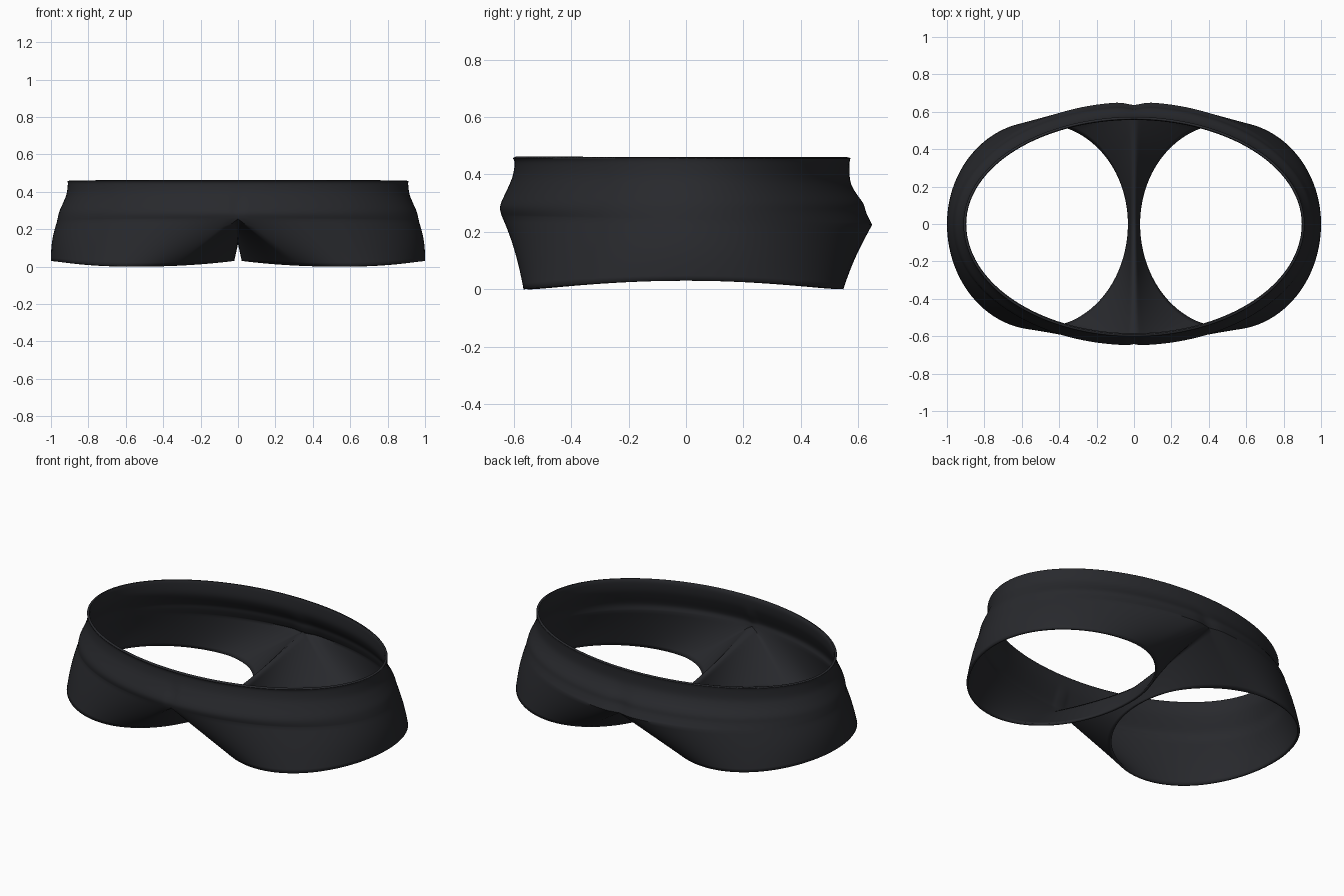
import bpy, bmesh, math

if "Cube" in bpy.data.objects:
    bpy.data.objects.remove(bpy.data.objects["Cube"])

N_OUT, N_IN, N_LEG, SUB = 72, 40, 12, 4
PHI = math.radians(112)      # where the front/back centre fans out onto the leg opening

# waist profile rows: z front, z back, half width, y front, y back, back groove, front groove
ROWS = [
    (.457, .457, .912, -.603, .573, 0, 0),
    (.440, .440, .910, -.597, .570, 0, 0),
    (.395, .385, .916, -.604, .571, 0, .002),
    (.350, .345, .932, -.622, .588, .004, .010),
    (.305, .300, .952, -.643, .620, .010, .010),
    (.280, .265, .961, -.648, .632, .014, .006),
    (.255, .225, .968, -.642, .652, .016, .004),
]


def smooth_rows(rows, sub):
    """Catmull-Rom interpolation between profile rows."""
    out = []
    for i in range(len(rows) - 1):
        a, b, c, d = (rows[min(max(k, 0), len(rows) - 1)] for k in (i - 1, i, i + 1, i + 2))
        for s in range(sub):
            t = s / sub
            out.append([.5 * (2 * q + (r - p) * t + (2 * p - 5 * q + 4 * r - w) * t * t
                              + (3 * q - p - 3 * r + w) * t ** 3)
                        for p, q, r, w in zip(a, b, c, d)])
    return out + [list(rows[-1])]


def waist_point(row, th):
    zf, zb, a, yf, yb, gb, gf = row
    s, x = math.sin(th), a * math.cos(th)
    k = (s + 1) / 2
    if s > 0:
        y = yb * s - gb * math.exp(-(x / .05) ** 2)
    else:
        y = -yf * s + gf * math.exp(-(x / .012) ** 2)
    return (max(x, 0), y, zf + (zb - zf) * k)


def leg_point(phi):
    s = math.sin(phi)
    y = s * (.548 if s > 0 else .566)
    return (.51 + .49 * math.cos(phi), y, .03 * (1 - s * s))


bm = bmesh.new()

# angles bunched towards the centre line for the seam grooves
thetas = []
for i in range(N_OUT + 1):
    u = 2 * i / N_OUT - 1
    thetas.append(math.pi / 2 * (u + .28 * math.sin(math.pi * u) / math.pi))

# hip band, front centre to back centre
grid = [[bm.verts.new(waist_point(r, t)) for t in thetas] for r in smooth_rows(ROWS, SUB)]
for r0, r1 in zip(grid, grid[1:]):
    for i in range(N_OUT):
        bm.faces.new((r0[i], r1[i], r1[i + 1], r0[i + 1]))

# crotch seam closes the loop from back to front
loop = list(grid[-1])
phis = [t / (math.pi / 2) * PHI for t in thetas]
front, back = loop[0].co.copy(), loop[-1].co.copy()
for j in range(1, N_IN):
    phi = PHI + (2 * math.pi - 2 * PHI) * j / N_IN
    k = math.sin(phi) / math.sin(PHI)
    end = back if k > 0 else front
    z = .12 + (end.z - .12) * abs(k) ** 1.3
    loop.append(bm.verts.new((0, end.y * abs(k), z)))
    phis.append(phi)

# leg tube lofted from that loop down to the leg opening
n = len(loop)
tops = [v.co.copy() for v in loop]
prev = loop
for s in range(1, N_LEG + 1):
    t = s / N_LEG
    ring = []
    for p, phi in zip(tops, phis):
        q = leg_point(phi)
        swell = .010 * math.sin(math.pi * t) * max(0, math.cos(phi))
        ring.append(bm.verts.new((p.x + (q[0] - p.x) * t + swell,
                                  p.y + (q[1] - p.y) * t,
                                  p.z + (q[2] - p.z) * t)))
    for i in range(n):
        j = (i + 1) % n
        bm.faces.new((prev[i], ring[i], ring[j], prev[j]))
    prev = ring

bmesh.ops.recalc_face_normals(bm, faces=bm.faces)
# make sure the outside faces outward
bm.faces.ensure_lookup_table()
side = max(bm.faces, key=lambda f: f.calc_center_median().x)
if side.normal.x < 0:
    bmesh.ops.reverse_faces(bm, faces=bm.faces)

mesh = bpy.data.meshes.new("briefs")
bm.to_mesh(mesh)
bm.free()
briefs = bpy.data.objects.new("briefs", mesh)
bpy.context.collection.objects.link(briefs)

# mirrored other half and fabric thickness
mirror = briefs.modifiers.new("mirror", 'MIRROR')
mirror.use_clip = True
mirror.merge_threshold = .0005
cloth = briefs.modifiers.new("thickness", 'SOLIDIFY')
cloth.thickness = .013
cloth.offset = -1

fabric = bpy.data.materials.new("dark_fabric")
fabric.diffuse_color = (.021, .022, .026, 1)
fabric.use_nodes = True
fabric.node_tree.nodes["Principled BSDF"].inputs["Base Color"].default_value = fabric.diffuse_color
mesh.materials.append(fabric)

bpy.context.view_layer.objects.active = briefs
briefs.select_set(True)
bpy.ops.object.shade_smooth_by_angle(angle=math.radians(40))
